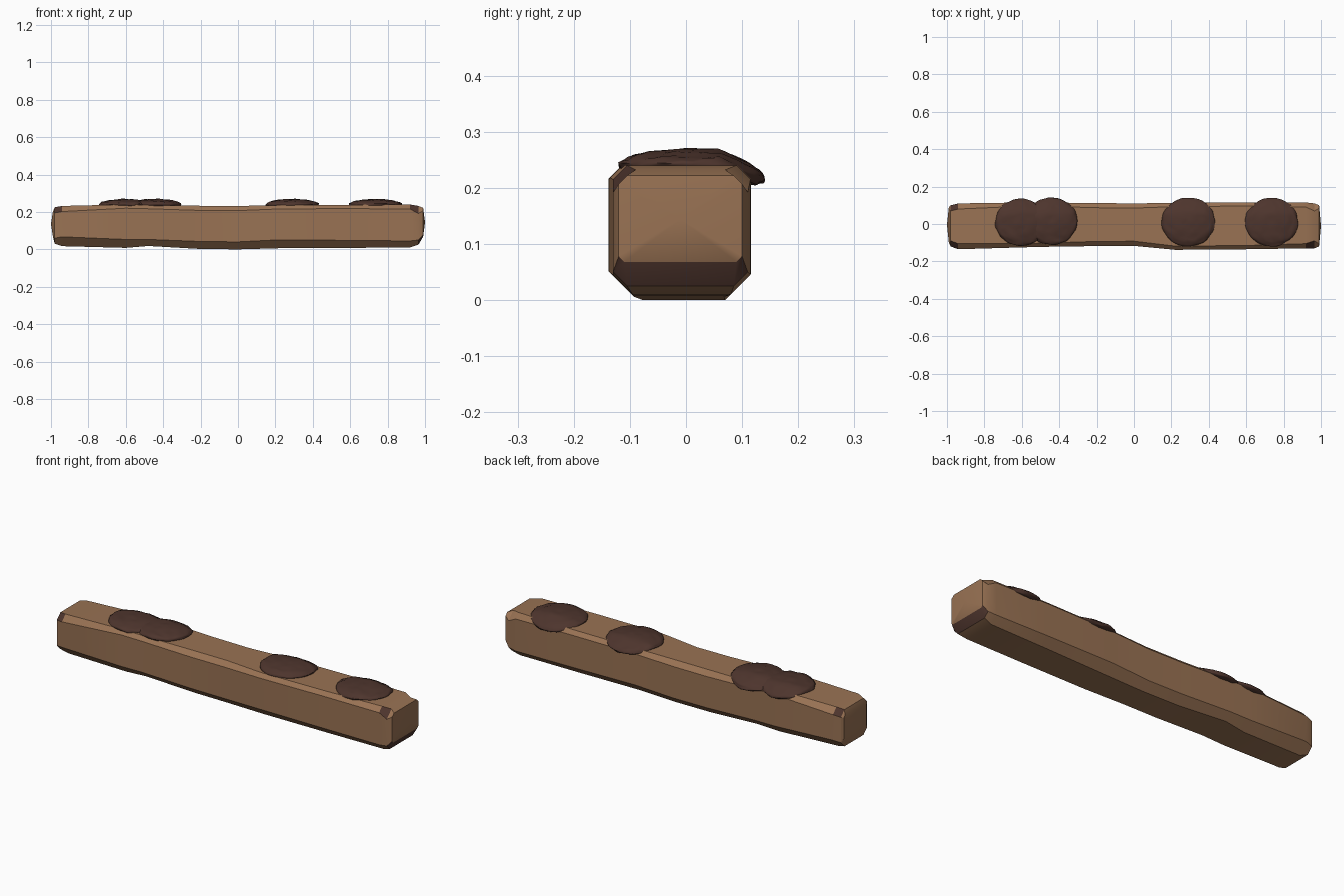
import bpy
import bmesh
import math
from mathutils import Vector, noise

cube = bpy.data.objects.get("Cube")
if cube:
    bpy.data.objects.remove(cube, do_unlink=True)


def make_material(name, colour):
    mat = bpy.data.materials.new(name)
    mat.use_nodes = True
    mat.diffuse_color = colour
    mat.node_tree.nodes["Principled BSDF"].inputs["Base Color"].default_value = colour
    return mat


wood = make_material("tan wood", (0.32, 0.17, 0.088, 1))
dark = make_material("dark brown", (0.075, 0.035, 0.026, 1))


def finish(bm, name, materials, angle):
    bmesh.ops.recalc_face_normals(bm, faces=bm.faces)
    mesh = bpy.data.meshes.new(name)
    bm.to_mesh(mesh)
    bm.free()
    obj = bpy.data.objects.new(name, mesh)
    bpy.context.collection.objects.link(obj)
    for mat in materials:
        mesh.materials.append(mat)
    bpy.ops.object.select_all(action="DESELECT")
    obj.select_set(True)
    bpy.context.view_layer.objects.active = obj
    bpy.ops.object.shade_smooth_by_angle(angle=math.radians(angle))
    return obj


# Hewn beam: chamfered sections given as x, y range, z range, lower and upper chamfer
sections = [
    (-0.99, -.10, .09, .07, .20, .01, .01),
    (-0.98, -.12, .10, .03, .225, .03, .03),
    (-0.94, -.135, .11, .017, .232, .05, .03),
    (-0.60, -.125, .115, .008, .24, .045, .02),
    (-0.48, -.122, .115, .018, .237, .035, .02),
    (-0.20, -.118, .112, .002, .233, .04, .025),
    (0.00, -.117, .11, 0, .232, .04, .025),
    (0.22, -.138, .113, .006, .236, .045, .02),
    (0.60, -.135, .116, .008, .238, .04, .02),
    (0.92, -.13, .115, .01, .24, .035, .025),
    (0.965, -.13, .11, .025, .232, .025, .04),
    (0.99, -.12, .10, .068, .222, .01, .015),
]


def ring_points(x, y0, y1, z0, z1, low, top):
    outline = [(y0 + low, z0), (y1 - low, z0), (y1, z0 + low), (y1, z1 - top),
               (y1 - top, z1), (y0 + top, z1), (y0, z1 - top), (y0, z0 + low)]
    return [Vector((x, y, z)) for y, z in outline]


bm = bmesh.new()
rings = [[bm.verts.new(p) for p in ring_points(*s)] for s in sections]
last = len(rings) - 2
for i in range(len(rings) - 1):
    for j in range(8):
        k = (j + 1) % 8
        face = bm.faces.new((rings[i][j], rings[i][k], rings[i + 1][k], rings[i + 1][j]))
        # Worn dark edges: lower right end, and a few upper corners
        worn_right = i == last and j in (0, 1, 7) or i == last - 1 and j == 5
        worn_left = i == 1 and j in (3, 5)
        face.material_index = int(worn_right or worn_left)

# Slightly domed end caps
for ring, x in ((rings[0], -1), (rings[-1], 1)):
    centre = sum((v.co for v in ring), Vector()) / 8
    tip = bm.verts.new((x, centre.y, centre.z))
    for j in range(8):
        bm.faces.new((ring[j], ring[(j + 1) % 8], tip))
finish(bm, "wooden_beam", [wood, dark], 30)


# Lumpy flattened clumps lying on top and drooping over the back edge
def add_clump(name, x, y, rx, ry, seed):
    bm = bmesh.new()
    bmesh.ops.create_icosphere(bm, subdivisions=4, radius=1)
    for v in bm.verts:
        p = v.co.copy()
        offset = Vector((seed * 7, 0, 0))
        lump = 1 + 0.05 * noise.noise(p * 3 + offset)
        py = p.y * ry * lump + y
        droop = max(0, py - 0.06) * 0.3
        bump = 0.004 * noise.noise(p * 4 + offset)
        v.co = (p.x * rx * lump + x, py, 0.24 + p.z * 0.029 + bump - droop)
    return finish(bm, name, [dark], 60)


clumps = [(-0.605, .01, .137, .126), (-0.44, .015, .137, .126),
          (0.29, .01, .142, .13), (0.735, .01, .142, .13)]
for number, (x, y, rx, ry) in enumerate(clumps, 1):
    add_clump(f"top_clump_{number}", x, y, rx, ry, number)
